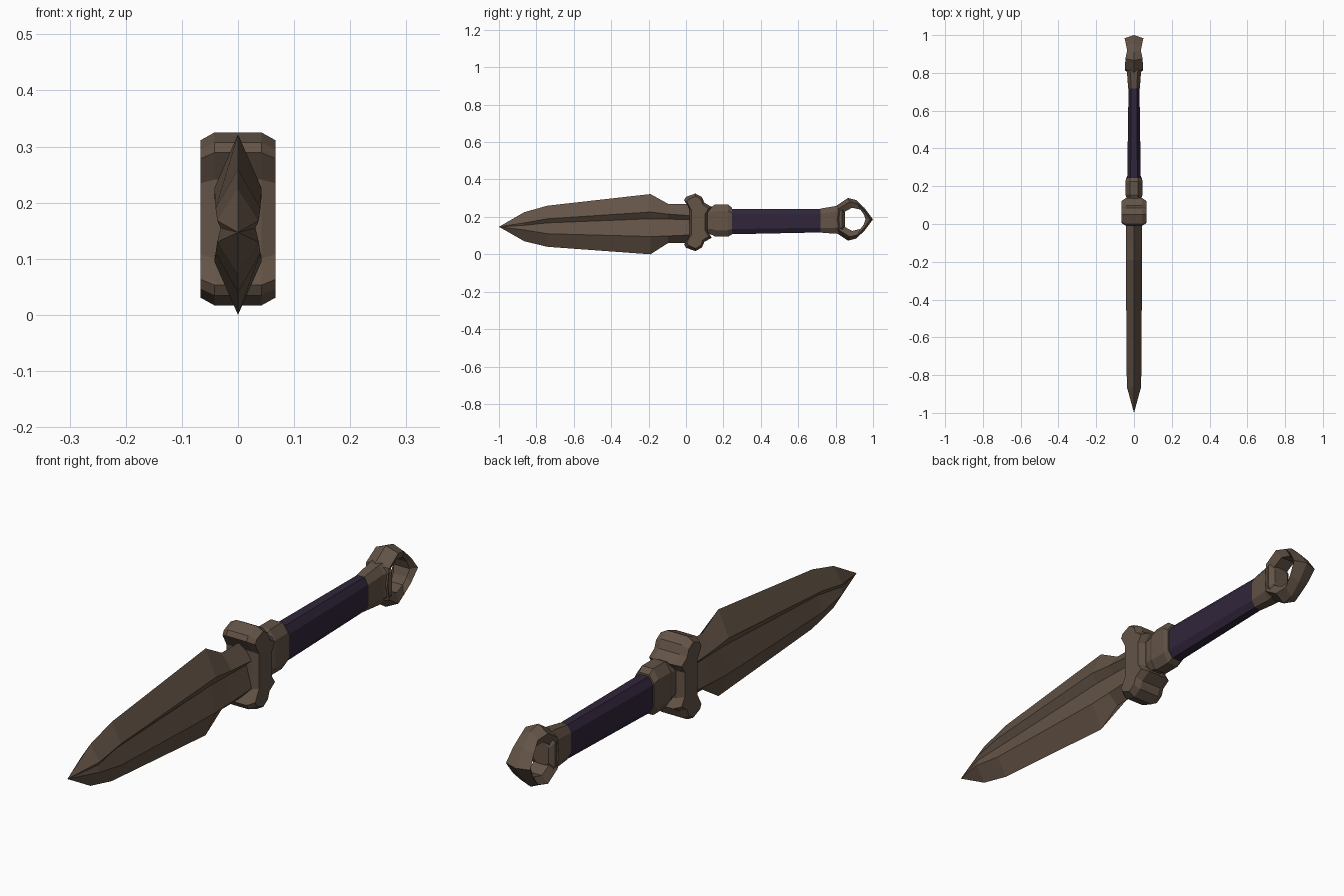
import bpy
import bmesh

if "Cube" in bpy.data.objects:
    bpy.data.objects.remove(bpy.data.objects["Cube"], do_unlink=True)


def material(name, color):
    mat = bpy.data.materials.new(name)
    mat.use_nodes = True
    mat.diffuse_color = (*color, 1)
    mat.node_tree.nodes["Principled BSDF"].inputs["Base Color"].default_value = (*color, 1)
    return mat


BRONZE = material("dark bronze", (0.125, 0.087, 0.062))
PURPLE = material("dark purple wrap", (0.03, 0.018, 0.042))


def loft(name, sections, mat, closed=False):
    """Skin a list of equal-length point loops, capped or joined into a ring."""
    bm = bmesh.new()
    loops = [[bm.verts.new(p) for p in s] for s in sections]
    pairs = list(zip(loops, loops[1:]))
    if closed:
        pairs.append((loops[-1], loops[0]))
    else:
        bm.faces.new(loops[0])
        bm.faces.new(loops[-1])
    n = len(loops[0])
    for a, b in pairs:
        for i in range(n):
            j = (i + 1) % n
            bm.faces.new((a[i], a[j], b[j], b[i]))
    bmesh.ops.remove_doubles(bm, verts=bm.verts, dist=0.0005)
    bmesh.ops.recalc_face_normals(bm, faces=bm.faces)
    mesh = bpy.data.meshes.new(name)
    bm.to_mesh(mesh)
    bm.free()
    mesh.materials.append(mat)
    obj = bpy.data.objects.new(name, mesh)
    bpy.context.collection.objects.link(obj)
    return obj


def octagon(y, z, half_x, half_z):
    """Chamfered rectangular section across the length."""
    a, b = half_x * 0.5, half_z * 0.6
    pts = [(a, half_z), (half_x, b), (half_x, -b), (a, -half_z)]
    pts += [(-px, pz) for px, pz in reversed(pts)]
    return [(px, y, z + pz) for px, pz in pts]


def blade_section(y, top, ridge_top, groove, ridge_low, bottom, w, depth):
    """Double-edged section with a hollow running down each side."""
    side = [(w, ridge_top), (w - depth, groove), (w, ridge_low)]
    pts = [(0, top)] + side + [(0, bottom)] + [(-x, z) for x, z in reversed(side)]
    return [(x, y, z) for x, z in pts]


# Blade: pointed tip, long swelling edges, narrow root
loft("blade", [
    blade_section(-1.0, 0.147, 0.147, 0.147, 0.147, 0.147, 0, 0),
    blade_section(-0.865, 0.225, 0.168, 0.155, 0.130, 0.070, 0.037, 0.006),
    blade_section(-0.74, 0.26, 0.190, 0.168, 0.110, 0.04, 0.040, 0.020),
    blade_section(-0.19, 0.322, 0.226, 0.190, 0.095, 0.0, 0.042, 0.022),
    blade_section(-0.096, 0.27, 0.215, 0.188, 0.098, 0.06, 0.042, 0.022),
    blade_section(0.05, 0.27, 0.205, 0.185, 0.105, 0.06, 0.042, 0.022),
], BRONZE)

# Guard: flared side outline, extruded across with chamfered sides
MID = 0.171
upper = [(0.02, 0.07), (-0.01, 0.118), (0.0, 0.136), (0.05, 0.154),
         (0.085, 0.135), (0.098, 0.105), (0.138, 0.082), (0.115, 0.05)]
outline = upper + [(y, -z) for y, z in reversed(upper)]
guard = []
for x, sy, sz in ((-0.067, 0.78, 0.91), (-0.042, 1, 1), (0.042, 1, 1), (0.067, 0.78, 0.91)):
    guard.append([(x, 0.06 + (y - 0.06) * sy, MID + z * sz) for y, z in outline])
loft("guard", guard, BRONZE)

# Collar between guard and grip
loft("collar", [
    octagon(0.09, 0.18, 0.038, 0.070),
    octagon(0.14, 0.18, 0.040, 0.076),
    octagon(0.155, 0.18, 0.045, 0.086),
    octagon(0.225, 0.18, 0.045, 0.086),
    octagon(0.245, 0.178, 0.041, 0.072),
], BRONZE)

# Wrapped grip
loft("grip", [
    octagon(0.235, 0.175, 0.036, 0.068),
    octagon(0.72, 0.180, 0.029, 0.063),
], PURPLE)

# Neck that swells into the pommel ring
loft("pommel_neck", [
    octagon(0.718, 0.18, 0.031, 0.064),
    octagon(0.80, 0.184, 0.037, 0.074),
    octagon(0.835, 0.186, 0.048, 0.074),
    octagon(0.85, 0.187, 0.030, 0.045),
], BRONZE)

# Pommel ring: outer point, inner point and half width, mirrored in height
CENTER = 0.187
half = [  # outer y, outer height, inner y, inner height, half width
    (0.80, 0.070, 0.848, 0.040, 0.047),
    (0.866, 0.114, 0.888, 0.062, 0.046),
    (0.91, 0.103, 0.932, 0.052, 0.036),
    (0.955, 0.060, 0.950, 0.028, 0.043),
]
ring = [(0.79, 0, 0.843, 0, 0.046)] + half + [(1.0, 0, 0.960, 0, 0.050)]
ring += [(oy, -oz, iy, -iz, w) for oy, oz, iy, iz, w in reversed(half)]
sections = []
for oy, oz, iy, iz, w in ring:
    my, mz = oy + (iy - oy) * 0.4, oz + (iz - oz) * 0.4
    pts = [(0, oy, oz), (w, my, mz), (w * 0.65, iy, iz),
           (-w * 0.65, iy, iz), (-w, my, mz)]
    sections.append([(x, y, CENTER + z) for x, y, z in pts])
loft("pommel_ring", sections, BRONZE, closed=True)
